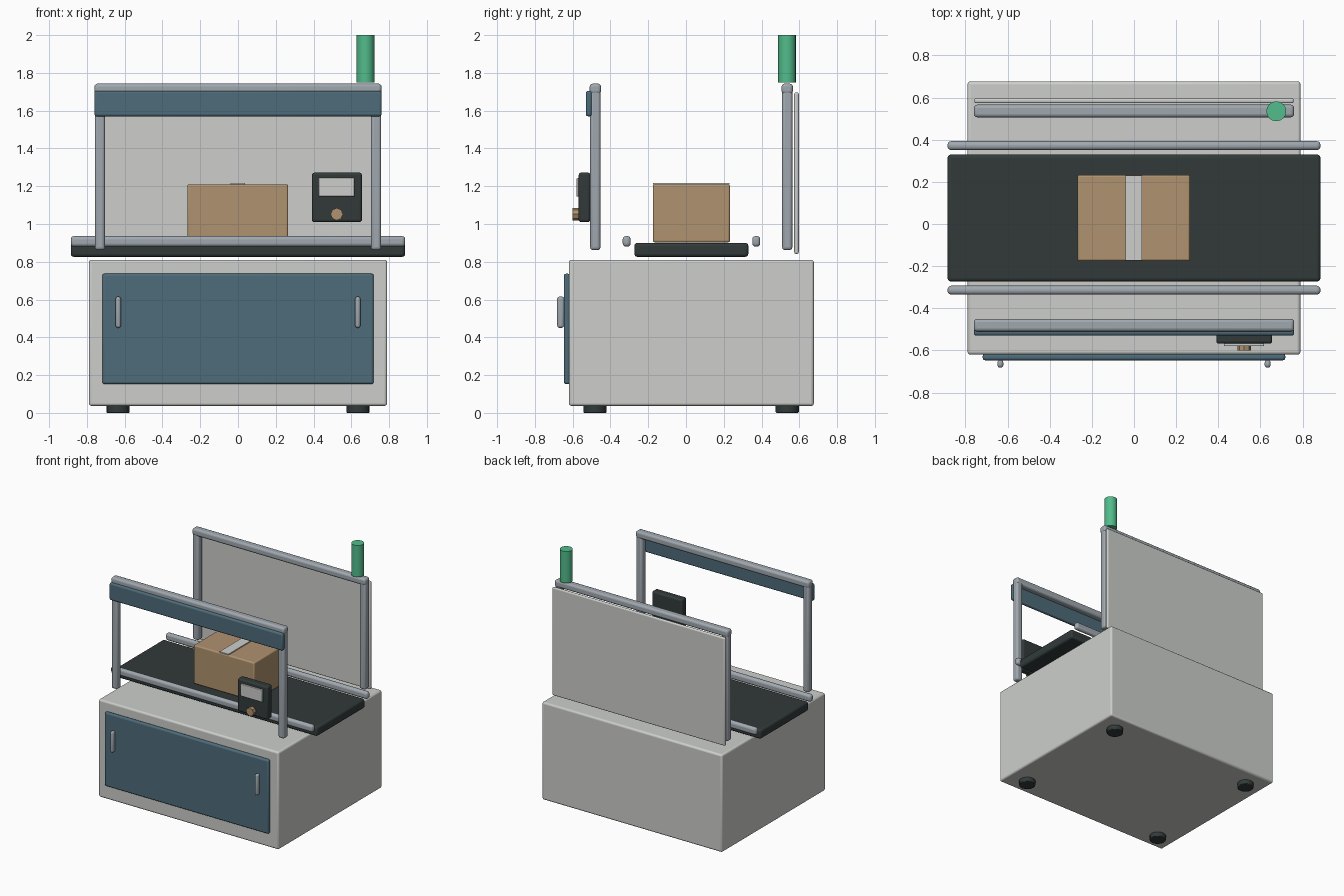
import bpy
import math

cube = bpy.data.objects.get("Cube")
if cube:
    bpy.data.objects.remove(cube, do_unlink=True)


def material(name, rgb):
    """Flat material from 0-255 display colour, stored linear."""
    lin = [((c / 255 + 0.055) / 1.055) ** 2.4 for c in rgb] + [1]
    m = bpy.data.materials.new(name)
    m.use_nodes = True
    m.diffuse_color = lin
    m.node_tree.nodes["Principled BSDF"].inputs["Base Color"].default_value = lin
    return m


light_grey = material("light_grey", (205, 207, 204))
steel = material("steel_grey", (160, 168, 175))
dark = material("charcoal", (50, 58, 58))
teal = material("slate_teal", (78, 108, 122))
tan = material("cardboard_tan", (175, 146, 110))
green = material("signal_green", (82, 188, 140))


def finish(obj, name, mat, bevel, segments):
    obj.name = name
    obj.data.materials.append(mat)
    if bevel:
        mod = obj.modifiers.new("edge_bevel", "BEVEL")
        mod.width = bevel
        mod.segments = segments
        mod.limit_method = "ANGLE"
    bpy.ops.object.shade_smooth_by_angle(angle=math.radians(40))
    return obj


def box(name, x, y, z, mat, bevel=0.0, segments=3):
    """Box from (min, max) pairs on each axis."""
    spans = (x, y, z)
    bpy.ops.mesh.primitive_cube_add(size=1, location=[(a + b) / 2 for a, b in spans])
    obj = bpy.context.object
    obj.scale = [b - a for a, b in spans]
    bpy.ops.object.transform_apply(location=False, rotation=False, scale=True)
    return finish(obj, name, mat, bevel, segments)


def cylinder(name, loc, radius, depth, mat, sides=16, rot=(0, 0, 0), bevel=0.0):
    bpy.ops.mesh.primitive_cylinder_add(vertices=sides, radius=radius, depth=depth,
                                        location=loc, rotation=rot)
    return finish(bpy.context.object, name, mat, bevel, 2)


SIDES = (("left", 1), ("right", -1))

# Cabinet, door and handles
box("cabinet", (-0.79, 0.79), (-0.62, 0.677), (0.037, 0.81), light_grey, 0.014)
box("cabinet_door", (-0.718, 0.718), (-0.647, -0.615), (0.152, 0.737), teal, 0.012)
for side, s in SIDES:
    cx = s * 0.634
    box(f"door_handle_{side}", (cx - 0.014, cx + 0.014), (-0.682, -0.645),
        (0.45, 0.616), steel, 0.013)
    for end, y in (("front", -0.482), ("back", 0.536)):
        cylinder(f"foot_{end}_{side}", (s * 0.636, y, 0.021), 0.061, 0.042, dark, bevel=0.005)

# Conveyor belt and guide rails
box("conveyor_belt", (-0.885, 0.885), (-0.273, 0.33), (0.826, 0.9), dark, 0.016)
for end, y in (("front", -0.314), ("back", 0.372)):
    box(f"guide_rail_{end}", (-0.885, 0.885), (y - 0.021, y + 0.021),
        (0.88, 0.936), steel, 0.017)

# Front and back overhead frames
for end, y in (("front", -0.48), ("back", 0.536)):
    for side, s in SIDES:
        cx = s * 0.731
        box(f"frame_post_{end}_{side}", (cx - 0.027, cx + 0.027), (y - 0.027, y + 0.027),
            (0.862, 1.72), steel, 0.015)
    box(f"frame_beam_{end}", (-0.76, 0.76), (y - 0.03, y + 0.03), (1.688, 1.743), steel, 0.016)

# Header strip and rear guard panel
box("header_panel", (-0.76, 0.76), (-0.53, -0.498), (1.57, 1.705), teal, 0.012)
box("rear_guard_panel", (-0.757, 0.757), (0.573, 0.597), (0.842, 1.697), light_grey, 0.009)

# Parcel with tape
box("parcel", (-0.268, 0.266), (-0.176, 0.233), (0.903, 1.21), tan, 0.01)
box("parcel_tape", (-0.04, 0.038), (-0.174, 0.231), (1.209, 1.218), light_grey)

# Control unit
box("control_box", (0.391, 0.656), (-0.568, -0.507), (1.01, 1.272), dark, 0.013)
box("control_screen", (0.427, 0.617), (-0.58, -0.565), (1.145, 1.243), light_grey, 0.004, 2)
cylinder("control_knob", (0.523, -0.583, 1.052), 0.033, 0.034, tan, 8,
         (math.pi / 2, 0, 0))

# Signal beacon
cylinder("signal_beacon", (0.675, 0.535, 1.875), 0.047, 0.25, green)
